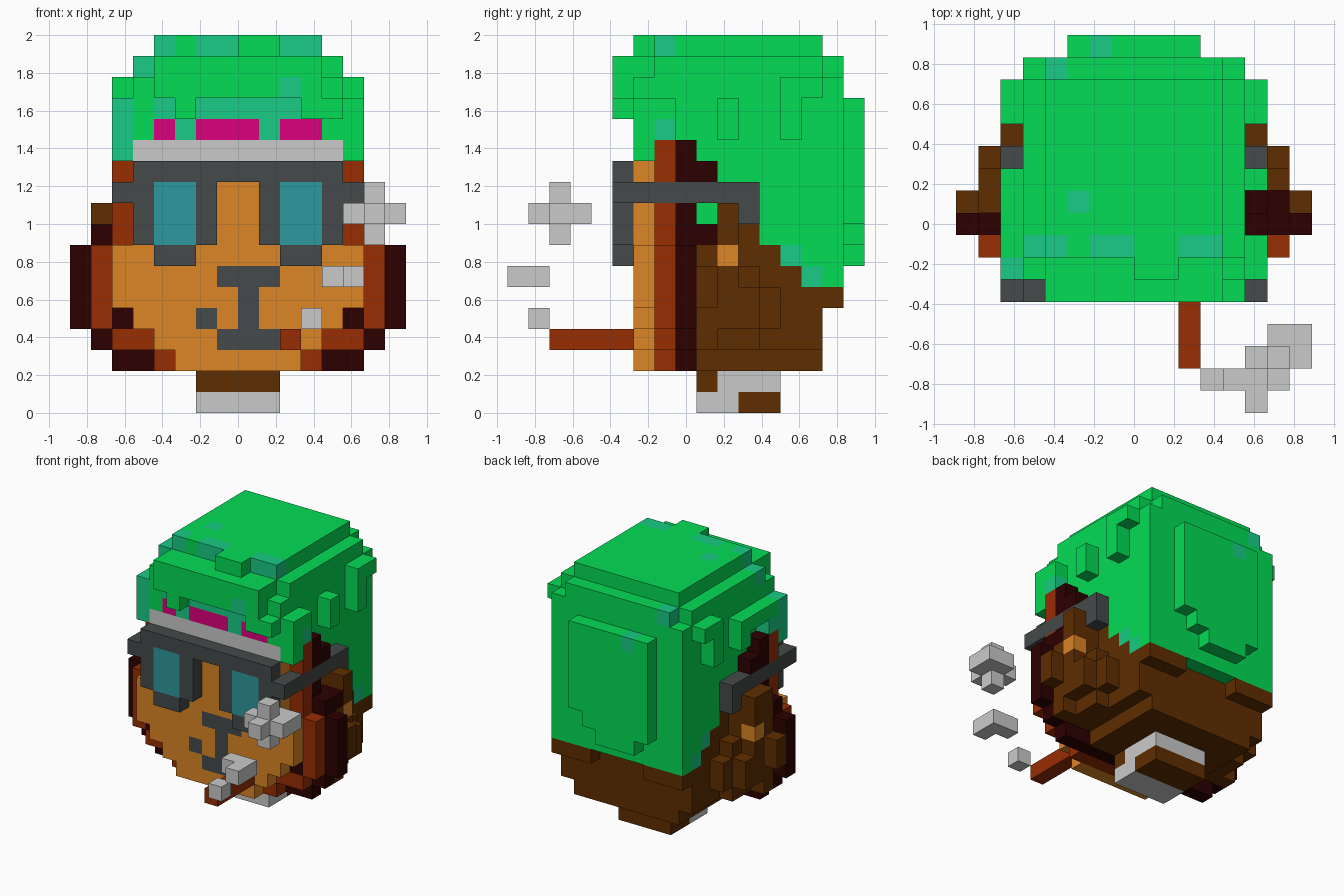
import bpy
import bmesh
from mathutils import Vector

cube = bpy.data.objects.get("Cube")
if cube:
    bpy.data.objects.remove(cube, do_unlink=True)

UNIT = 1 / 9          # edge length of one block
palette = {
    "leaf_green": (.001, .716, .091),
    "teal_green": (.009, .604, .235),
    "magenta": (.708, 0, .205),
    "light_grey": (.591, .591, .591),
    "dark_grey": (.058, .067, .069),
    "lens_blue": (.026, .314, .347),
    "orange": (.723, .235, .019),
    "rust": (.314, .026, .001),
    "maroon": (.026, 0, 0),
    "brown": (.114, .027, 0),
}
materials = {}
for name, rgb in palette.items():
    mat = bpy.data.materials.new(name)
    mat.use_nodes = True
    mat.diffuse_color = (*rgb, 1)
    mat.node_tree.nodes["Principled BSDF"].inputs["Base Color"].default_value = (*rgb, 1)
    materials[name] = mat

cells = {}            # block position -> (part, colour)


def block(part, colour, xs, ys, zs, mirror=False):
    """Fill a box of blocks; a later box replaces an earlier one."""
    sides = [xs, (-xs[1], -xs[0])] if mirror else [xs]
    for side in sides:
        for x in range(*side):
            for y in range(*ys):
                for z in range(*zs):
                    cells[x, y, z] = (part, colour)


def carve(xs, ys, zs):
    for x in range(*xs):
        for y in range(*ys):
            for z in range(*zs):
                cells.pop((x, y, z), None)


def slab(part, colour, ys, rows):
    """Symmetrical slab: rows of (half width, bottom, top)."""
    for half, low, high in rows:
        block(part, colour, (-half, half), ys, (low, high))


# Neck
block("neck", "brown", (-2, 2), (9, 13), (0, 2))
block("neck", "light_grey", (-2, 2), (9, 11), (0, 1))
block("neck", "light_grey", (-2, 2), (10, 13), (1, 2))

# Back of the head
slab("head", "brown", (8, 15), [(4, 2, 3), (5, 3, 9)])
block("head", "brown", (2, 5), (15, 16), (5, 6), True)

# Stepped fur on the sides, shorter towards the back
for y, low, high in ((9, 3, 8), (10, 3, 8), (11, 3, 7), (12, 4, 6)):
    block("side_fur", "brown", (5, 6), (y, y + 1), (low, high), True)
for y, low, high in ((9, 3, 8), (10, 4, 7), (11, 4, 6)):
    block("side_fur", "brown", (6, 7), (y, y + 1), (low, high), True)
block("side_fur", "brown", (5, 7), (10, 11), (8, 10), True)
block("side_fur", "brown", (7, 8), (9, 10), (5, 7), True)
block("side_fur", "brown", (-7, -6), (9, 10), (8, 10))
block("side_fur", "orange", (6, 7), (10, 11), (7, 8), True)

# Hair: main mass with a stepped lower edge
for y, low in zip(range(7, 16), (12, 12, 9, 9, 9, 8, 7, 6, 6)):
    block("hair", "leaf_green", (-5, 5), (y, y + 1), (low, 16))
block("hair", "leaf_green", (-5, 5), (6, 7), (14, 16))
block("hair", "leaf_green", (-4, 4), (6, 16), (16, 17))
block("hair", "leaf_green", (-5, 5), (7, 15), (16, 17))
block("hair", "leaf_green", (-4, 4), (7, 15), (17, 18))
block("hair", "leaf_green", (0, 2), (6, 7), (17, 18))
block("hair", "teal_green", (4, 5), (13, 14), (7, 8), True)
block("hair", "teal_green", (4, 5), (14, 15), (6, 7), True)

# Hair: raised patch at the back
block("back_hair", "leaf_green", (-3, 3), (16, 17), (9, 15))
block("back_hair", "leaf_green", (-3, 2), (16, 17), (8, 9))
block("back_hair", "leaf_green", (-2, 1), (16, 17), (7, 8))
block("back_hair", "teal_green", (-2, -1), (16, 17), (14, 15))

# Hair: fringe and side locks
block("fringe", "leaf_green", (-4, 4), (5, 6), (15, 17))
block("fringe", "leaf_green", (3, 5), (5, 6), (14, 15))
block("fringe", "leaf_green", (-3, -2), (5, 6), (14, 15))
block("fringe", "leaf_green", (-5, 5), (6, 7), (13, 14))
block("fringe", "teal_green", (-4, 3), (6, 7), (14, 15))
block("fringe", "teal_green", (2, 3), (5, 6), (15, 16))
block("side_locks", "leaf_green", (5, 6), (13, 15), (15, 16), True)
block("side_locks", "leaf_green", (5, 6), (13, 14), (13, 15), True)
block("side_locks", "leaf_green", (5, 6), (10, 11), (13, 15), True)
block("side_locks", "leaf_green", (-6, -5), (8, 10), (14, 15))
block("side_locks", "leaf_green", (5, 6), (6, 7), (12, 15))
block("side_locks", "teal_green", (-6, -5), (6, 7), (12, 15))
block("side_locks", "leaf_green", (5, 6), (7, 8), (14, 15), True)
block("side_locks", "teal_green", (5, 6), (7, 8), (13, 14), True)

# Hair: lighter flecks on the crown
for x, end in ((-4, -3), (-2, 0), (2, 4)):
    block("hair", "teal_green", (x, end), (7, 8), (17, 18))
block("hair", "teal_green", (-5, -4), (7, 8), (16, 17))
block("hair", "teal_green", (-3, -2), (9, 10), (17, 18))
block("hair", "teal_green", (-4, -3), (15, 16), (16, 17))
block("back_hair", "teal_green", (-2, -1), (16, 17), (14, 15))

# Mane: dark outer ring, then the rust inner ring
slab("outer_mane", "maroon", (8, 9),
     [(6, 2, 3), (7, 3, 4), (8, 4, 8), (7, 8, 9), (6, 9, 13)])
block("outer_mane", "maroon", (5, 6), (9, 10), (11, 12), True)
block("outer_mane", "maroon", (5, 7), (9, 10), (8, 9))
slab("inner_mane", "rust", (7, 8), [(4, 2, 3), (6, 3, 4), (7, 4, 8), (6, 8, 13)])
block("inner_mane", "maroon", (5, 6), (7, 8), (4, 5), True)

# Face with nose, mouth and spot
slab("face", "orange", (6, 7), [(3, 2, 3), (4, 3, 4), (5, 4, 5), (6, 5, 8), (5, 8, 12)])
block("face", "dark_grey", (-1, 2), (6, 7), (6, 7))
block("face", "dark_grey", (0, 1), (6, 7), (4, 6))
block("face", "dark_grey", (-1, 2), (6, 7), (3, 4))
block("face", "dark_grey", (-2, -1), (6, 7), (4, 5))

# Headband and coloured stripe
block("headband", "light_grey", (-5, 5), (6, 7), (12, 13))
for x, end in ((-4, -3), (-2, 1), (2, 4)):
    block("headband", "magenta", (x, end), (6, 7), (13, 14))
for x in (-3, 1):
    block("headband", "teal_green", (x, x + 1), (6, 7), (13, 14))

# Goggles with side straps
block("goggles", "dark_grey", (-5, 5), (5, 6), (8, 12))
carve((-1, 1), (5, 6), (8, 11))
block("goggles", "dark_grey", (2, 4), (5, 6), (7, 8), True)
block("goggles", "lens_blue", (2, 4), (5, 6), (8, 11), True)
block("strap", "dark_grey", (5, 6), (5, 12), (10, 11), True)
block("strap", "dark_grey", (5, 6), (11, 12), (9, 11), True)

# Stick in the mouth and the smoke puffs
block("mouth_stick", "rust", (2, 3), (2, 6), (3, 4))
block("small_puff", "light_grey", (3, 4), (1, 2), (4, 5))
block("middle_puff", "light_grey", (4, 6), (1, 2), (6, 7))
block("middle_puff", "light_grey", (5, 6), (0, 1), (6, 7))
block("large_puff", "light_grey", (5, 8), (2, 3), (9, 10))
block("large_puff", "light_grey", (6, 7), (1, 4), (9, 10))
block("large_puff", "light_grey", (7, 8), (3, 4), (9, 10))
block("large_puff", "light_grey", (6, 7), (2, 3), (8, 11))


def build(part):
    """Make one object from the exposed faces of its blocks."""
    own = {pos: colour for pos, (owner, colour) in cells.items() if owner == part}
    colours = sorted(set(own.values()))
    bm = bmesh.new()
    for pos, colour in own.items():
        centre = Vector(pos) + Vector((.5, .5, .5))
        for axis in range(3):
            for sign in (-1, 1):
                normal = Vector((0, 0, 0))
                normal[axis] = sign
                if tuple(int(p + n) for p, n in zip(pos, normal)) in cells:
                    continue
                u = Vector((normal.y, normal.z, normal.x))
                v = normal.cross(u)
                corners = [centre + (normal + a * u + b * v) / 2
                           for a, b in ((-1, -1), (1, -1), (1, 1), (-1, 1))]
                face = bm.faces.new([bm.verts.new((c - Vector((0, 8.5, 0))) * UNIT)
                                     for c in corners])
                face.material_index = colours.index(colour)
    bmesh.ops.remove_doubles(bm, verts=bm.verts, dist=UNIT / 100)
    mesh = bpy.data.meshes.new(part)
    bm.to_mesh(mesh)
    bm.free()
    for colour in colours:
        mesh.materials.append(materials[colour])
    bpy.context.collection.objects.link(bpy.data.objects.new(part, mesh))


for part in sorted({owner for owner, _ in cells.values()}):
    build(part)
